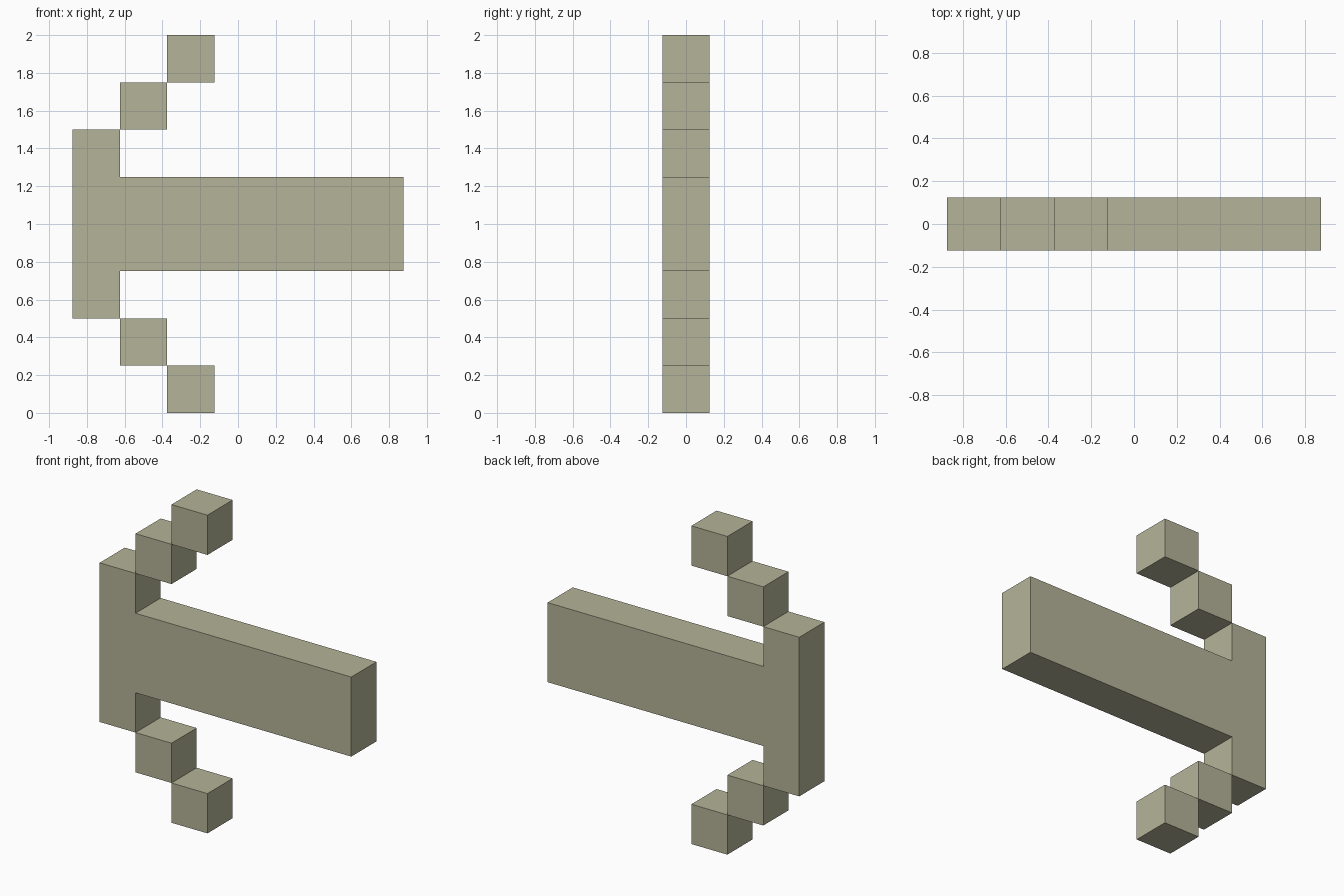
import bpy
import bmesh

if "Cube" in bpy.data.objects:
    bpy.data.objects.remove(bpy.data.objects["Cube"])

U = 0.125  # half a block
khaki = bpy.data.materials.new("khaki")
khaki.diffuse_color = (0.46, 0.455, 0.315, 1.0)
khaki.use_nodes = True
khaki.node_tree.nodes["Principled BSDF"].inputs["Base Color"].default_value = khaki.diffuse_color


def slab(name, outline):
    """Extrude an x/z outline (in half blocks) to one block of depth."""
    bm = bmesh.new()
    face = bm.faces.new([bm.verts.new((x * U, -U, z * U)) for x, z in outline])
    ext = bmesh.ops.extrude_face_region(bm, geom=[face], use_keep_orig=True)
    moved = [v for v in ext["geom"] if isinstance(v, bmesh.types.BMVert)]
    bmesh.ops.translate(bm, verts=moved, vec=(0, 2 * U, 0))
    bmesh.ops.recalc_face_normals(bm, faces=bm.faces)
    mesh = bpy.data.meshes.new(name)
    bm.to_mesh(mesh)
    bm.free()
    mesh.materials.append(khaki)
    obj = bpy.data.objects.new(name, mesh)
    bpy.context.collection.objects.link(obj)


# Upright spine and long bar as one T-shaped body
slab("body", [(-7, 4), (-5, 4), (-5, 6), (7, 6), (7, 10), (-5, 10), (-5, 12), (-7, 12)])

# Stepped arm blocks, mirrored above and below
for part, x, z in (("inner", -5, 12), ("tip", -3, 14)):
    for side, z0 in (("upper", z), ("lower", 14 - z)):
        slab(f"{side}_arm_{part}", [(x, z0), (x + 2, z0), (x + 2, z0 + 2), (x, z0 + 2)])
